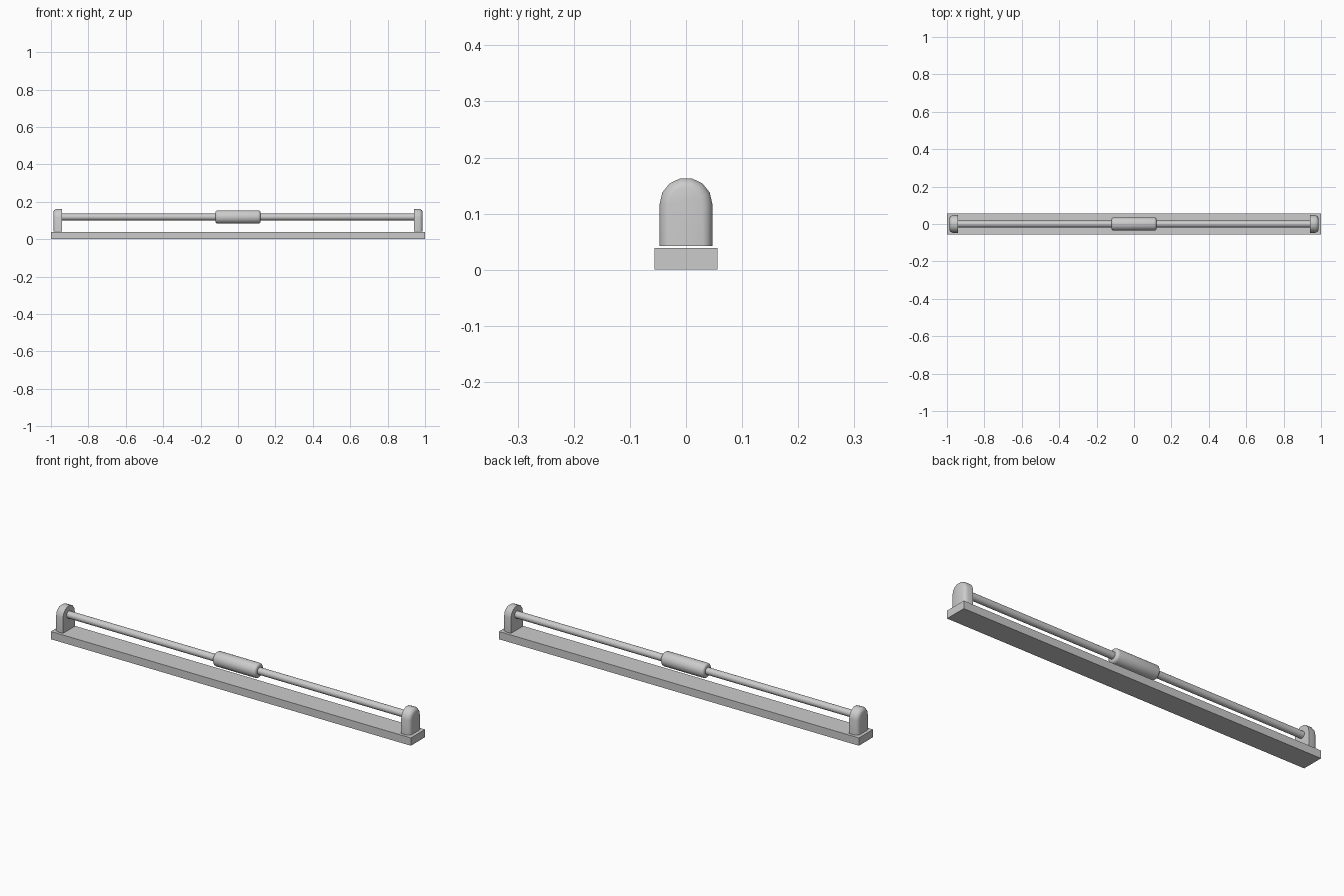
import bpy, bmesh, math

if "Cube" in bpy.data.objects:
    bpy.data.objects.remove(bpy.data.objects["Cube"])

ROD_Z = 0.119


def make_object(name, bm, smooth=True):
    bmesh.ops.recalc_face_normals(bm, faces=bm.faces)
    mesh = bpy.data.meshes.new(name)
    bm.to_mesh(mesh)
    bm.free()
    ob = bpy.data.objects.new(name, mesh)
    bpy.context.collection.objects.link(ob)
    if smooth:
        bpy.ops.object.select_all(action='DESELECT')
        ob.select_set(True)
        bpy.context.view_layer.objects.active = ob
        bpy.ops.object.shade_smooth_by_angle(angle=math.radians(35))
    return ob


def loft(name, rings):
    """Skin a list of equal-length closed rings and cap both ends."""
    bm = bmesh.new()
    loops = [[bm.verts.new(p) for p in ring] for ring in rings]
    n = len(loops[0])
    for a, b in zip(loops, loops[1:]):
        for i in range(n):
            j = (i + 1) % n
            bm.faces.new((a[i], a[j], b[j], b[i]))
    bm.faces.new(loops[0])
    bm.faces.new(loops[-1])
    return make_object(name, bm)


def circle_ring(x, r, n=24):
    return [(x, r * math.cos(2 * math.pi * i / n),
             ROD_Z + r * math.sin(2 * math.pi * i / n)) for i in range(n)]


def arch_ring(x, inset):
    # straight sides with a seven-sided arched top
    r, zc = 0.047 - inset, 0.117
    pts = [(x, -r, 0.042), (x, r, 0.042)]
    pts += [(x, r * math.cos(math.pi * i / 7), zc + r * math.sin(math.pi * i / 7))
            for i in range(8)]
    return pts


# base plate
bm = bmesh.new()
bmesh.ops.create_cube(bm, size=1)
for v in bm.verts:
    v.co = (v.co.x * 2, v.co.y * 0.112, 0.0195 + v.co.z * 0.039)
make_object("base_plate", bm, smooth=False)

# end brackets, rounded on their outer edge
for side, label in ((-1, "left"), (1, "right")):
    steps = ((0.940, 0), (0.969, 0), (0.977, 0.003), (0.984, 0.009), (0.987, 0.017))
    loft(label + "_bracket", [arch_ring(side * x, d) for x, d in steps])

# rail rod
loft("rod", [circle_ring(-0.945, 0.0175), circle_ring(0.945, 0.0175)])

# grip with rounded ends
half = [(0.120, 0.024), (0.1185, 0.030), (0.114, 0.0345), (0.107, 0.036)]
profile = [(-x, r) for x, r in half] + [(x, r) for x, r in reversed(half)]
loft("grip", [circle_ring(x, r) for x, r in profile])
